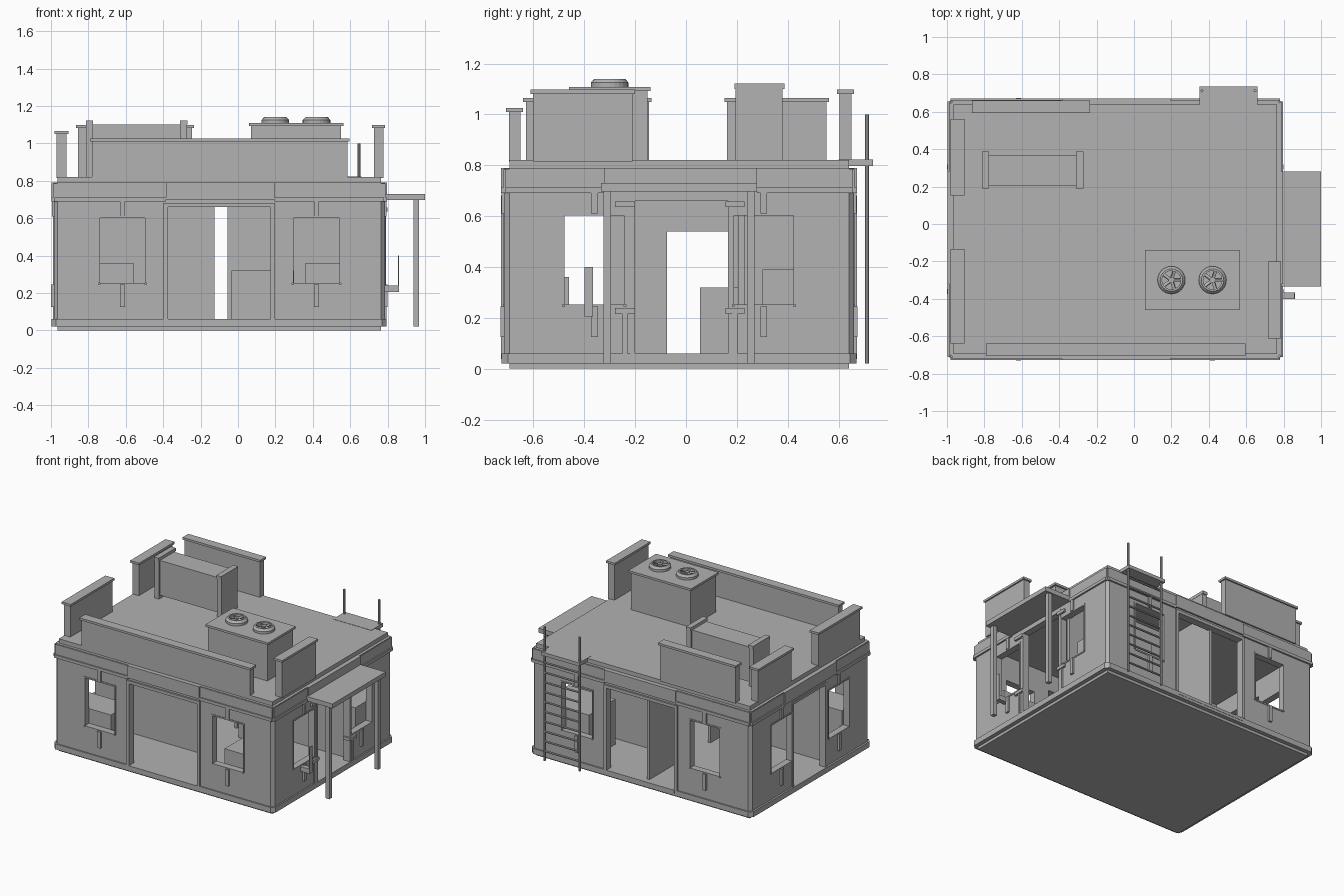
import bpy, bmesh, math
from mathutils import Matrix, Vector

if "Cube" in bpy.data.objects:
    bpy.data.objects.remove(bpy.data.objects["Cube"])

GREY = (0.445, 0.445, 0.445, 1)
mat = bpy.data.materials.new("plain grey")
mat.use_nodes = True
mat.diffuse_color = GREY
mat.node_tree.nodes["Principled BSDF"].inputs["Base Color"].default_value = GREY


def finish(name, bm):
    mesh = bpy.data.meshes.new(name)
    bm.to_mesh(mesh)
    bm.free()
    mesh.materials.append(mat)
    ob = bpy.data.objects.new(name, mesh)
    bpy.context.collection.objects.link(ob)
    return ob


def box(name, xs, ys, zs, chamfer=0):
    """Box from ranges, optionally with chamfered upright edges."""
    bm = bmesh.new()
    bmesh.ops.create_cube(bm, size=1)
    for v in bm.verts:
        for i, r in enumerate((xs, ys, zs)):
            v.co[i] = r[0] if v.co[i] < 0 else r[1]
    if chamfer:
        upright = [e for e in bm.edges
                   if abs(e.verts[0].co.z - e.verts[1].co.z) > 1e-4]
        bmesh.ops.bevel(bm, geom=upright, offset=chamfer, segments=1, affect='EDGES')
    return finish(name, bm)


def rod(name, p, q, r, sides=8):
    """Cylinder between two points."""
    p, q = Vector(p), Vector(q)
    bm = bmesh.new()
    turn = (q - p).to_track_quat('Z', 'Y').to_matrix().to_4x4()
    bmesh.ops.create_cone(bm, cap_ends=True, segments=sides, radius1=r, radius2=r,
                          depth=(q - p).length, matrix=Matrix.Translation((p + q) / 2) @ turn)
    return finish(name, bm)


def cut(target, *ranges):
    """Cut a box out of the target."""
    cutter = box("cutter", *ranges)
    mod = target.modifiers.new("cut", 'BOOLEAN')
    mod.operation, mod.solver, mod.object = 'DIFFERENCE', 'EXACT', cutter
    bpy.context.view_layer.update()
    result = bpy.data.meshes.new_from_object(
        target.evaluated_get(bpy.context.evaluated_depsgraph_get()))
    target.modifiers.clear()
    target.data = result
    bpy.data.objects.remove(cutter)


# Outer limits of the walls
X0, X1, Y0, Y1 = -0.985, 0.785, -0.715, 0.66
FLOOR, HEAD = 0.06, 0.66
WINDOW_Z = (0.245, 0.61)
X_WINDOWS = ((-0.745, -0.49), (0.29, 0.55))
Y_WINDOWS = ((-0.485, -0.235), (0.18, 0.43))
X_DOOR, Y_DOOR = (-0.375, 0.175), (-0.2, 0.165)

# Wall shell with windows and doorways
walls = box("walls", (X0, X1), (Y0, Y1), (0.03, 0.79), 0.02)
cut(walls, (X0 + .045, X1 - .045), (Y0 + .045, Y1 - .045), (-1, 2))
for w in X_WINDOWS:
    cut(walls, w, (-2, 2), WINDOW_Z)
for w in Y_WINDOWS:
    cut(walls, (-2, 2), w, WINDOW_Z)
cut(walls, X_DOOR, (-2, 2), (FLOOR, HEAD))
cut(walls, (-2, 2), Y_DOOR, (FLOOR, HEAD))

# Foundation, skirting, roof
box("foundation", (-0.965, 0.765), (-0.695, 0.64), (0, 0.058))
box("skirting", (-0.998, 0.795), (-0.725, 0.67), (0.02, FLOOR), 0.025)
box("roof", (-0.965, 0.765), (-0.695, 0.64), (0.785, 0.82))
box("roof_ladder_landing", (0.35, 0.66), (0.6, 0.735), (0.797, 0.822))


def side_box(name, side, along, out, zs):
    """Box on one wall: along the wall, out = depth range from the wall face."""
    a, b = out
    if side == "front":
        return box("front_" + name, along, (Y0 - b, Y0 - a), zs)
    if side == "back":
        return box("back_" + name, along, (Y1 + a, Y1 + b), zs)
    if side == "left":
        return box("left_" + name, (X1 + a, X1 + b), along, zs)
    return box("right_" + name, (X0 - b, X0 - a), along, zs)


def frame(name, side, along, zs, t, depth):
    """Four bars around an opening."""
    (a, b), (c, d) = along, zs
    for part, al, z in (("side_a", (a - t, a), (c, d + t)), ("side_b", (b, b + t), (c, d + t)),
                        ("top", (a, b), (d, d + t)), ("bottom", (a, b), (c - t, c))):
        side_box(name + "_" + part, side, al, (-0.045, depth), z)


for side in ("front", "back", "left", "right"):
    facing_y = side in ("front", "back")
    ends = (X0, X1) if facing_y else (Y0, Y1)
    header = (-0.385, 0.195) if facing_y else (-0.32, 0.28)
    windows = X_WINDOWS if facing_y else Y_WINDOWS
    # Cornice strip, header panel and door surround
    for part, span in (("a", (ends[0] + .005, header[0])), ("b", (header[1], ends[1] - .005))):
        side_box("cornice_" + part, side, span, (-0.005, 0.012), (0.69, 0.712))
        side_box("upper_band_" + part, side, span, (-0.005, 0.003), (0.712, 0.785))
    side_box("header_panel", side, header, (-0.005, 0.012), (0.70, 0.79))
    if facing_y:
        frame("door_frame", side, X_DOOR, (FLOOR, HEAD), 0.022, 0.012)
    else:
        frame("door_frame", side, Y_DOOR, (FLOOR, HEAD), 0.018, 0.005)
    # Window rims and the short struts above and below
    for i, w in enumerate(windows):
        mid = sum(w) / 2
        frame("window_%d" % i, side, (w[0] + .008, w[1] - .008),
              (WINDOW_Z[0] + .008, WINDOW_Z[1] - .008), 0.01, 0.004)
        strut = (mid - 0.013, mid + 0.013)
        side_box("strut_below_%d" % i, side, strut, (-0.005, 0.014), (0.125, 0.245))
        side_box("strut_above_%d" % i, side, strut, (-0.005, 0.01), (0.61, 0.712))

# Inner walls, one with a doorway
box("rear_room_wall", (-0.055, 0.75), (0.205, 0.23), (0.05, 0.79))
box("front_room_wall", (-0.95, -0.125), (-0.295, -0.27), (0.05, 0.79))
cross = box("cross_wall", (-0.145, -0.125), (-0.295, 0.63), (0.05, 0.79))
cut(cross, (-1, 1), (-0.075, 0.165), (FLOOR, 0.54))

# Stored crates and the blocks beside the side door
box("low_crate", (-0.035, 0.3), (0.055, 0.205), (0.05, 0.32))
box("corner_crate_right", (-0.94, -0.56), (-0.67, -0.46), (0.05, 0.36))
box("corner_crate_left", (0.36, 0.74), (-0.67, -0.46), (0.05, 0.36))
box("rear_crate", (0.36, 0.74), (0.30, 0.61), (0.05, 0.39))
for tag, ys in (("front", (-0.28, -0.2)), ("rear", (0.155, 0.23))):
    box(tag + "_door_ledge", (0.74, 0.80), ys, (0.215, 0.238))
    box(tag + "_door_cap", (0.74, 0.80), ys, (0.635, 0.657))
    mid = sum(ys) / 2
    box(tag + "_door_post", (0.77, 0.795), (mid - 0.01, mid + 0.01), (0.05, 0.215))

# Window arm with an upright plate
box("window_arm", (0.78, 0.86), (-0.4, -0.365), (0.205, 0.24))
box("window_plate", (0.855, 0.861), (-0.4, -0.365), (0.205, 0.40))

# Side canopy
box("canopy", (0.785, 1.0), (-0.335, 0.28), (0.697, 0.73))
for tag, y in (("front", -0.31), ("rear", 0.255)):
    box(tag + "_canopy_post", (0.937, 0.967), (y - 0.015, y + 0.015), (0.02, 0.70))


def parapet(name, xs, ys, top):
    """Low roof wall with a cap and slim end posts."""
    g = 0.01
    box(name, (xs[0] + g, xs[1] - g), (ys[0] + g, ys[1] - g), (0.815, top - 0.014))
    box(name + "_cap", xs, ys, (top - 0.016, top))


parapet("front_parapet", (-0.79, 0.595), (-0.707, -0.64), 1.025)
parapet("back_parapet", (-0.865, -0.235), (0.593, 0.66), 1.097)
parapet("right_parapet_front", (-0.98, -0.907), (-0.64, -0.135), 1.065)
parapet("right_parapet_rear", (-0.98, -0.907), (0.152, 0.562), 1.065)
parapet("left_parapet", (0.717, 0.787), (-0.612, -0.2), 1.097)

# Long rooftop unit: body, feet and raised end frames
box("long_unit", (-0.80, -0.285), (0.205, 0.37), (0.845, 1.10))
for tag, x in (("right", -0.812), ("left", -0.307)):
    box("long_unit_end_" + tag, (x, x + 0.035), (0.195, 0.38), (0.815, 1.11))
    box("long_unit_cap_" + tag, (x - 0.002, x + 0.037), (0.19, 0.387), (1.10, 1.122))

# Fan unit: housing, lid and two fans
box("fan_housing", (0.07, 0.55), (-0.445, -0.152), (0.815, 1.095))
box("fan_lid", (0.058, 0.565), (-0.46, -0.14), (1.092, 1.108))
for tag, x in (("right", 0.2), ("left", 0.42)):
    bm = bmesh.new()
    rings = []
    for r, z in ((0.074, 1.105), (0.074, 1.125), (0.06, 1.14), (0.05, 1.14), (0.05, 1.109)):
        rings.append([bm.verts.new((x + r * math.cos(a * math.tau / 24),
                                    r * math.sin(a * math.tau / 24) - 0.3, z))
                      for a in range(24)])
    for lo, hi in zip(rings, rings[1:]):
        for k in range(24):
            n = (k + 1) % 24
            bm.faces.new((lo[k], lo[n], hi[n], hi[k]))
    finish("fan_ring_" + tag, bm)
    rod("fan_hub_" + tag, (x, -0.3, 1.105), (x, -0.3, 1.138), 0.016, 12)
    for k in range(5):
        blade = box("fan_blade_%s_%d" % (tag, k), (0.01, 0.052), (-0.008, 0.008), (-0.003, 0.003))
        blade.matrix_world = (Matrix.Translation((x, -0.3, 1.128))
                              @ Matrix.Rotation(k * math.tau / 5, 4, 'Z')
                              @ Matrix.Rotation(0.4, 4, 'X'))

# Ladder on the back wall
for tag, x in (("right", 0.363), ("left", 0.647)):
    rod("ladder_rail_" + tag, (x, 0.712, 0.02), (x, 0.712, 1.0), 0.008)
for k in range(10):
    z = 0.09 + k * 0.072
    rod("ladder_rung_%d" % k, (0.363, 0.712, z), (0.647, 0.712, z), 0.007)
